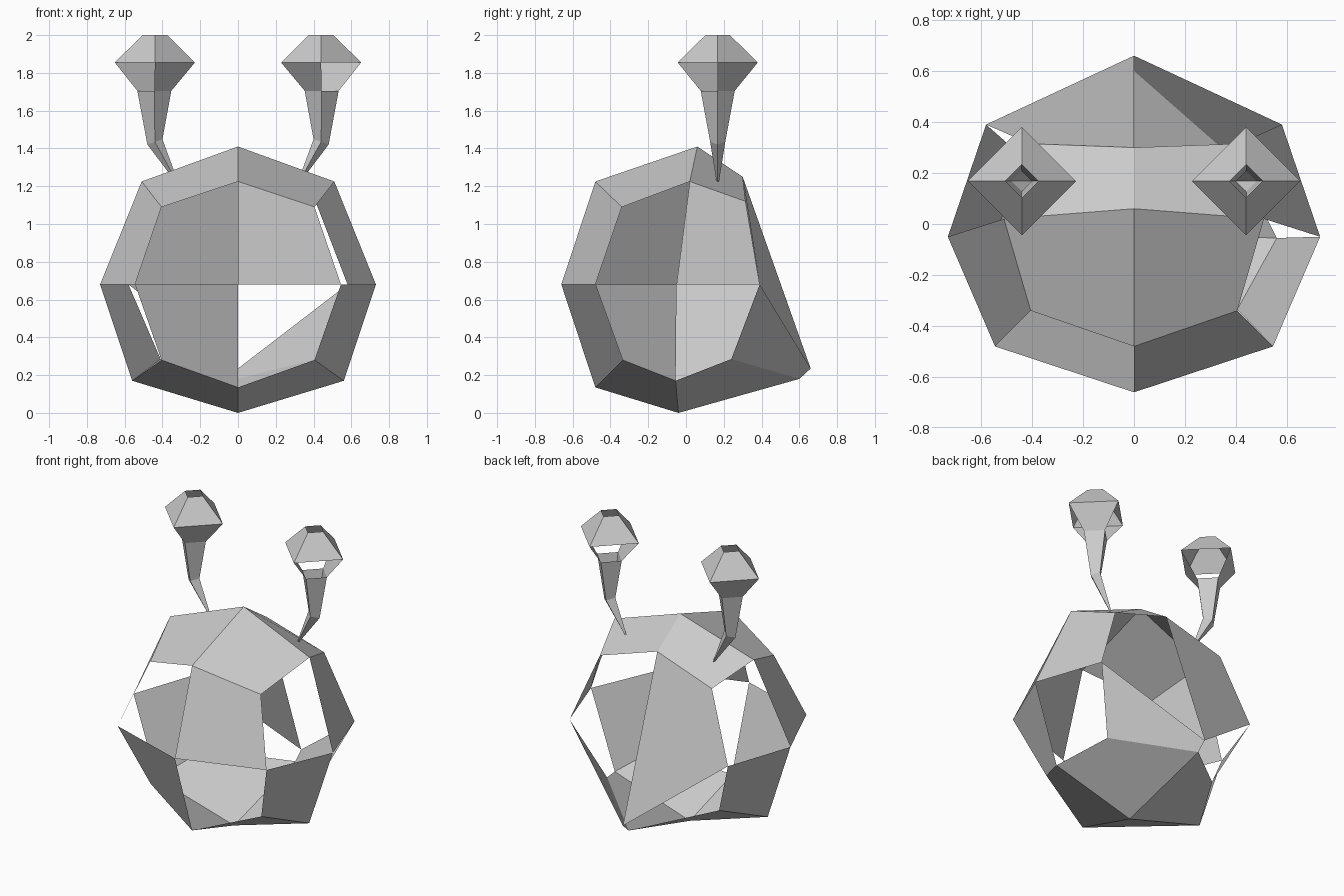
import bpy, bmesh
from itertools import product
from mathutils import Vector

if "Cube" in bpy.data.objects:
    bpy.data.objects.remove(bpy.data.objects["Cube"])

def finish(bm, name):
    me = bpy.data.meshes.new(name)
    bm.to_mesh(me)
    bm.free()
    ob = bpy.data.objects.new(name, me)
    bpy.context.collection.objects.link(ob)
    return ob

# Body: faceted cube-sphere, keyed by side signs (x, y, z); right half only
HALF = {
    (0, -1, 0): (0, -.66, .68), (0, 1, 0): (0, .66, .235),
    (0, 0, 1): (0, .06, 1.41), (0, 0, -1): (0, -.04, 0), (1, 0, 0): (.73, -.05, .68),
    (0, -1, 1): (0, -.48, 1.225), (0, -1, -1): (0, -.48, .135),
    (0, 1, 1): (0, .30, 1.25), (0, 1, -1): (0, .60, .18),
    (1, -1, 0): (.545, -.48, .68), (1, 1, 0): (.58, .39, .68),
    (1, 0, 1): (.51, .02, 1.225), (1, 0, -1): (.56, -.055, .17),
    (1, -1, 1): (.405, -.34, 1.09), (1, -1, -1): (.405, -.335, .28),
    (1, 1, 1): (.41, .315, 1.12), (1, 1, -1): (.41, .24, .285),
}
bm = bmesh.new()
verts = {}
for key, co in HALF.items():
    for s in ((1, -1) if key[0] else (1,)):
        verts[(key[0] * s, key[1], key[2])] = bm.verts.new((co[0] * s, co[1], co[2]))

# Three quads per octant; the open panels alternate in a checker pattern
for o in product((-1, 1), repeat=3):
    parity = o[0] * o[1] * o[2]
    pick = lambda *axes: verts[tuple(o[i] if i in axes else 0 for i in range(3))]
    for a in range(3):
        if (a == 0 and parity < 0) or (a == 1 and parity > 0):
            continue
        b, c = (a + 1) % 3, (a + 2) % 3
        quad = [pick(a), pick(a, b), pick(a, b, c), pick(a, c)]
        bm.faces.new(quad if parity > 0 else quad[::-1])
finish(bm, "body")

# Eye stalks: four-sided rings (centre x, z, radius, tilt in z), bulb on top
RINGS = [(.322, 1.22, .006, 0), (.44, 1.435, .04, -.014), (.443, 1.705, .09, 0),
         (.44, 1.855, .212, 0), (.44, 2.0, .065, 0)]
DIRS = [(1, 0), (0, 1), (-1, 0), (0, -1)]
for side, name in ((1, "right_eye_stalk"), (-1, "left_eye_stalk")):
    bm = bmesh.new()
    rings = [[bm.verts.new((side * (x + dx * r), .168 + dy * r, z + dx * t)) for dx, dy in DIRS]
             for x, z, r, t in RINGS]
    for level, (low, high) in enumerate(zip(rings, rings[1:])):
        for i in range(4):
            if level == 2 and i % 2:      # open panels under the bulb
                continue
            j = (i + 1) % 4
            quad = [low[i], low[j], high[j], high[i]]
            bm.faces.new(quad if side > 0 else quad[::-1])
    finish(bm, name)
